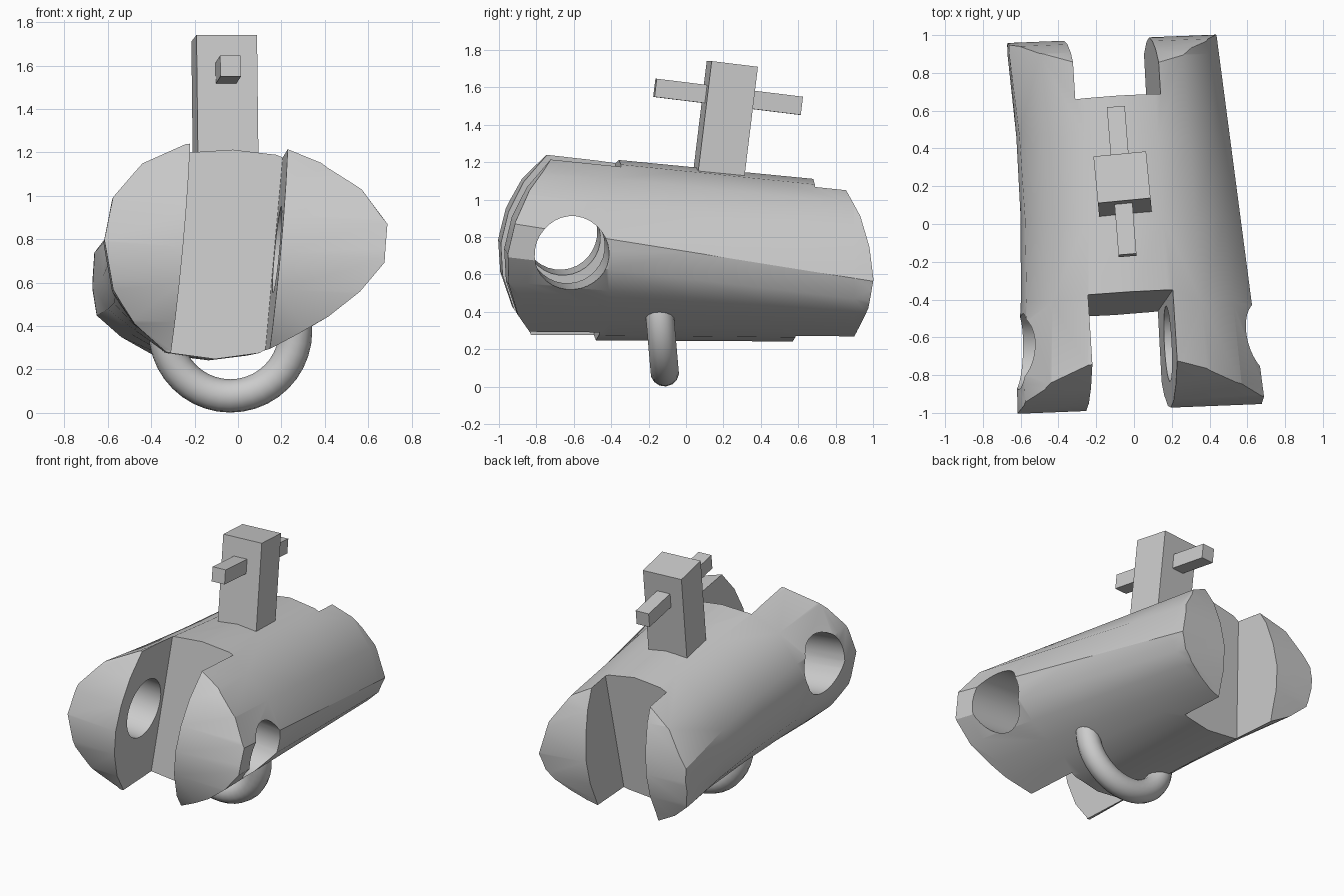
import bpy, bmesh
from math import radians
from mathutils import Matrix, Vector, Euler

old = bpy.data.objects.get("Cube")
if old:
    bpy.data.objects.remove(old, do_unlink=True)

# Single colour
grey = bpy.data.materials.new("plain grey")
grey.use_nodes = True
GREY = (0.6, 0.6, 0.6, 1)
grey.diffuse_color = GREY
grey.node_tree.nodes["Principled BSDF"].inputs["Base Color"].default_value = GREY


def frame(loc, pitch=0, roll=0, yaw=0):
    rot = Euler((radians(pitch), radians(roll), radians(yaw)))
    return Matrix.Translation(loc) @ rot.to_matrix().to_4x4()


def add_object(name, bm):
    bmesh.ops.recalc_face_normals(bm, faces=bm.faces)
    mesh = bpy.data.meshes.new(name)
    bm.to_mesh(mesh)
    bm.free()
    mesh.materials.append(grey)
    obj = bpy.data.objects.new(name, mesh)
    bpy.context.collection.objects.link(obj)
    return obj


def box(name, size, matrix):
    bm = bmesh.new()
    bmesh.ops.create_cube(bm, size=1, matrix=matrix @ Matrix.Diagonal((*size, 1)))
    return add_object(name, bm)


def loft(name, rings):
    bm = bmesh.new()
    loops = [[bm.verts.new(p) for p in ring] for ring in rings]
    for a, b in zip(loops, loops[1:]):
        for i in range(len(a)):
            j = (i + 1) % len(a)
            bm.faces.new((a[i], a[j], b[j], b[i]))
    bm.faces.new(loops[0])
    bm.faces.new(loops[-1])
    return add_object(name, bm)


def cut(target, cutter, operation):
    mod = target.modifiers.new("cut", "BOOLEAN")
    mod.operation, mod.object, mod.solver = operation, cutter, "EXACT"
    bpy.context.view_layer.objects.active = target
    bpy.ops.object.modifier_apply(modifier=mod.name)
    bpy.data.objects.remove(cutter, do_unlink=True)


def smooth(obj, angle):
    bpy.ops.object.select_all(action="DESELECT")
    obj.select_set(True)
    bpy.context.view_layer.objects.active = obj
    bpy.ops.object.shade_smooth_by_angle(angle=radians(angle))


# Body: lopsided rounded section (x, z) blended from front to back
FRONT = [(0, 1.26), (.21, 1.24), (.39, 1.16), (.57, 1.03), (.68, .86), (.66, .68),
         (.55, .55), (.41, .44), (.27, .36), (.12, .28), (-.1, .25), (-.33, .28),
         (-.48, .41), (-.58, .56), (-.62, .78), (-.58, .98), (-.44, 1.15), (-.24, 1.25)]
BACK = [(-.09, 1.09), (.1, 1.06), (.26, .98), (.39, .8), (.45, .58), (.41, .47),
        (.34, .4), (.24, .34), (.13, .29), (.02, .26), (-.15, .24), (-.4, .27),
        (-.54, .35), (-.65, .45), (-.67, .58), (-.66, .74), (-.5, .95), (-.28, 1.06)]


def section(t):
    waist = 1 - 0.28 * max(0, t * (1 - t))
    ring = []
    for f, b in zip(FRONT, BACK):
        x, z = Vector(f).lerp(Vector(b), t)
        ring.append((x * waist if x < 0 else x, -.85 + 1.75 * t, z))
    return ring


body = loft("body", [section(t) for t in (-.15, 0, .25, .5, .75, 1, 1.13)])

# Rounded knuckle ends: side outline (y, z) swept across the width
OUTLINE = [(-.62, 1.4), (-.74, 1.22), (-.86, 1.08), (-.94, .92), (-.98, .75), (-.97, .58),
           (-.91, .4), (-.82, .27), (-.78, .1), (.84, .1), (.91, .31), (.96, .44),
           (.985, .6), (.965, .77), (.92, .93), (.85, 1.06), (.7, 1.4)]
cut(body, loft("ends", [[(x, y + .04 * x, z - .06 * x) for y, z in OUTLINE]
                        for x in (-1, 1)]), "INTERSECT")

# Clevis slots at both ends and pin hole through the front prongs
tilt = frame((-.08, 0, .75), -7, 5.5, 3)
for y in (-.415 - .5, .63 + .5):
    cut(body, box("slot", (.45, 1, 2), tilt @ Matrix.Translation((0, y, 0))), "DIFFERENCE")
bm = bmesh.new()
bmesh.ops.create_cone(bm, cap_ends=True, segments=32, radius1=.2, radius2=.2, depth=2,
                      matrix=tilt @ Matrix.Translation((0, -.645, -.055))
                      @ Matrix.Rotation(radians(90), 4, "Y"))
cut(body, add_object("pin_hole", bm), "DIFFERENCE")
smooth(body, 32)

# Upright block with a cross bar
box("upright_block", (.28, .25, .62), frame((-.06, .21, 1.418), -7, 0, 5.5))
box("cross_bar", (.095, .79, .098), frame((-.065, .225, 1.55), -7, 0, 4.5))

# Ring hanging underneath
bpy.ops.mesh.primitive_torus_add(major_segments=40, minor_segments=14,
                                 major_radius=.3, minor_radius=.077,
                                 location=(-.035, -.14, .377),
                                 rotation=(radians(95), 0, 0))
ring = bpy.context.object
ring.name = "hanging_ring"
ring.data.materials.append(grey)
smooth(ring, 40)
